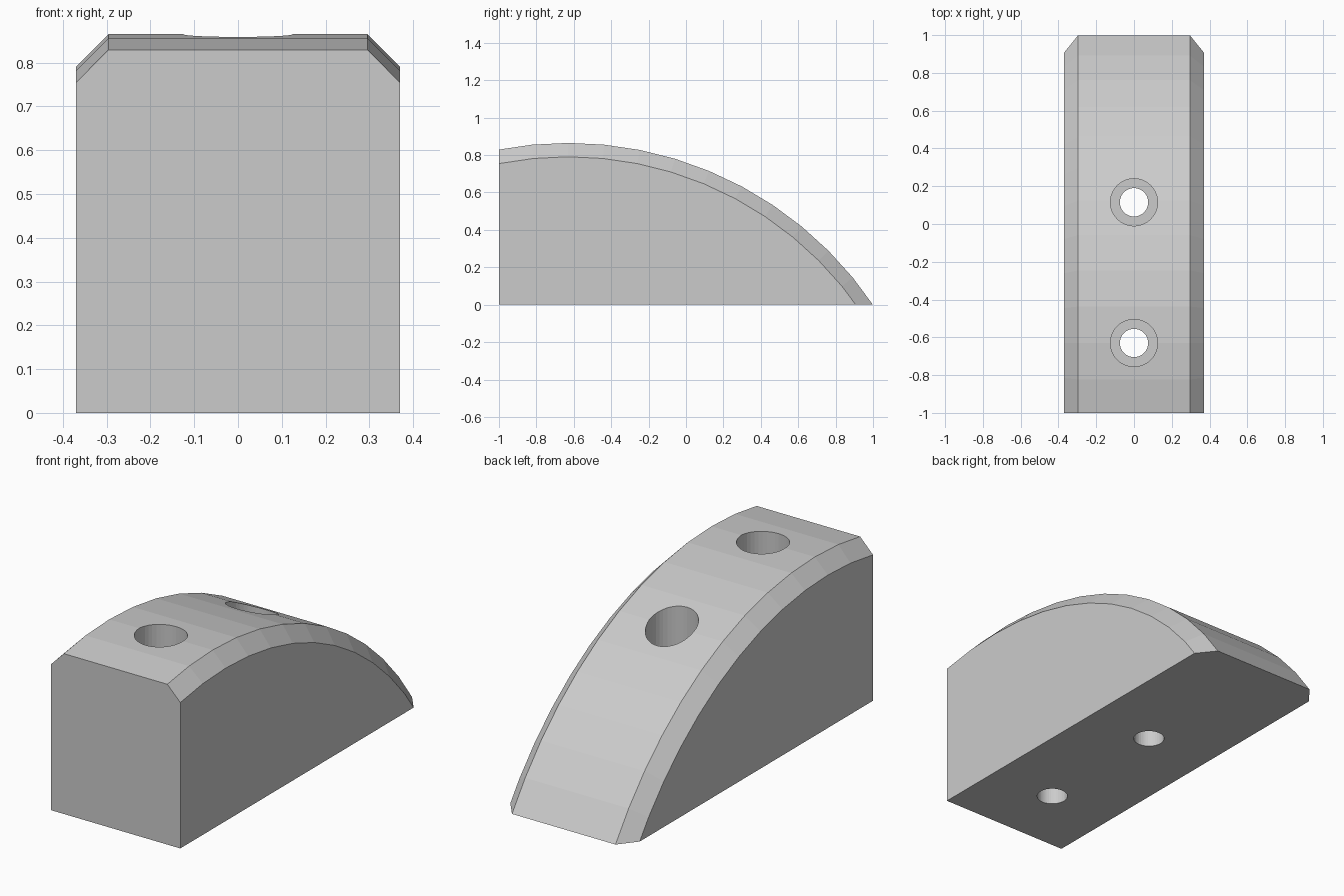
import bpy
import bmesh
from math import cos, sin, tau, pi
from mathutils import Matrix

if "Cube" in bpy.data.objects:
    bpy.data.objects.remove(bpy.data.objects["Cube"], do_unlink=True)

HALF_WIDTH, CHAMFER = 0.37, 0.074
RADIUS, TOP = 1.968, 0.865
CREST_Y = -0.63
HOLE_Y = (CREST_Y, 0.115)
HOLE_R, BORE_R, BORE_FLOOR = 0.075, 0.125, 0.23

grey = bpy.data.materials.new("light_grey")
grey.use_nodes = True
colour = (0.6, 0.6, 0.6, 1)
grey.diffuse_color = colour
grey.node_tree.nodes["Principled BSDF"].inputs["Base Color"].default_value = colour


def lathe(profile, sides):
    """Closed solid turned around z from (radius, height) pairs."""
    bm = bmesh.new()
    rings = [[bm.verts.new((r * cos(tau * i / sides), r * sin(tau * i / sides), z))
              for i in range(sides)] for r, z in profile]
    for low, high in zip(rings, rings[1:]):
        for i in range(sides):
            j = (i + 1) % sides
            bm.faces.new((low[i], low[j], high[j], high[i]))
    bm.faces.new(rings[0][::-1])
    bm.faces.new(rings[-1])
    return bm


def finish(bm, name):
    bmesh.ops.recalc_face_normals(bm, faces=bm.faces)
    mesh = bpy.data.meshes.new(name)
    bm.to_mesh(mesh)
    bm.free()
    mesh.materials.append(grey)
    obj = bpy.data.objects.new(name, mesh)
    bpy.context.collection.objects.link(obj)
    return obj


# Curved block: a chamfered wheel trimmed by the base and the front plane
inner = RADIUS - CHAMFER
edge = HALF_WIDTH - CHAMFER
wheel = lathe([(inner, -HALF_WIDTH), (RADIUS, -edge),
               (RADIUS, edge), (inner, HALF_WIDTH)], 64)
wheel.transform(Matrix.Translation((0, CREST_Y, TOP - RADIUS))
                @ Matrix.Rotation(pi / 2, 4, "Y"))
for point, normal in (((0, 0, 0), (0, 0, -1)), ((0, -1, 0), (0, -1, 0))):
    cut = bmesh.ops.bisect_plane(
        wheel, geom=wheel.verts[:] + wheel.edges[:] + wheel.faces[:],
        plane_co=point, plane_no=normal, clear_outer=True)
    rim = [e for e in cut["geom_cut"] if isinstance(e, bmesh.types.BMEdge)]
    bmesh.ops.edgeloop_fill(wheel, edges=rim)
block = finish(wheel, "curved_block")

# Two counterbored screw holes
for y in HOLE_Y:
    tool = lathe([(HOLE_R, -0.1), (HOLE_R, BORE_FLOOR),
                  (BORE_R, BORE_FLOOR), (BORE_R, 1)], 40)
    tool.transform(Matrix.Translation((0, y, 0)))
    cutter = finish(tool, "screw_hole_cutter")
    cutter.hide_render = True
    mod = block.modifiers.new("screw_hole", "BOOLEAN")
    mod.operation = "DIFFERENCE"
    mod.solver = "EXACT"
    mod.object = cutter
    bpy.context.view_layer.objects.active = block
    bpy.ops.object.modifier_apply(modifier=mod.name)
    bpy.data.objects.remove(cutter, do_unlink=True)
